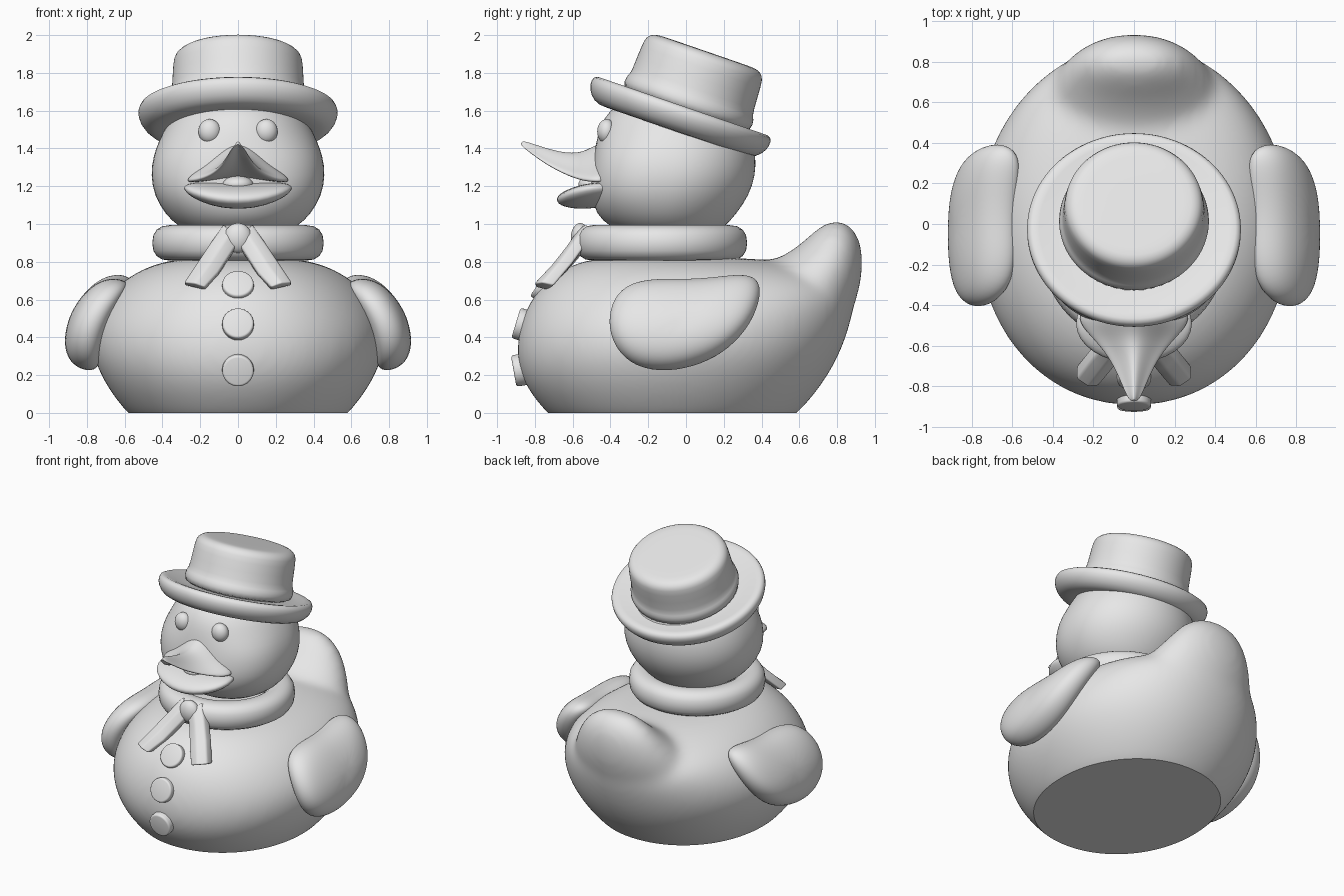
import bpy, bmesh, math
from mathutils import Vector, Matrix

cube = bpy.data.objects.get("Cube")
if cube:
    bpy.data.objects.remove(cube)

grey = bpy.data.materials.new("plain_grey")
grey.use_nodes = True
grey.diffuse_color = (0.8, 0.8, 0.8, 1)
grey.node_tree.nodes["Principled BSDF"].inputs["Base Color"].default_value = (0.8, 0.8, 0.8, 1)


def finish(name, bm, subdiv=0):
    bmesh.ops.recalc_face_normals(bm, faces=bm.faces)
    mesh = bpy.data.meshes.new(name)
    bm.to_mesh(mesh)
    bm.free()
    mesh.materials.append(grey)
    for p in mesh.polygons:
        p.use_smooth = True
    ob = bpy.data.objects.new(name, mesh)
    bpy.context.collection.objects.link(ob)
    if subdiv:
        mod = ob.modifiers.new("round", 'SUBSURF')
        mod.levels = mod.render_levels = subdiv
    return ob


def soften(ob):
    bev = ob.modifiers.new("soft_edges", 'BEVEL')
    bev.width, bev.segments = 0.012, 3


def loft_into(bm, rings):
    """Skin a list of equal-length point rings and cap both ends."""
    rows = [[bm.verts.new(p) for p in ring] for ring in rings]
    n = len(rows[0])
    for a, b in zip(rows, rows[1:]):
        for i in range(n):
            j = (i + 1) % n
            bm.faces.new((a[i], a[j], b[j], b[i]))
    bm.faces.new(rows[0])
    bm.faces.new(rows[-1])


def loft(name, rings, subdiv=1):
    bm = bmesh.new()
    loft_into(bm, rings)
    return finish(name, bm, subdiv)


def ellipse(centre, u, v, n=40, front=1.0, back=1.0):
    """Oval ring; powers below 1 make its front or back half squarer."""
    c, u, v = Vector(centre), Vector(u), Vector(v)
    ring = []
    for i in range(n):
        a = math.tau * i / n
        p = back if i <= n // 2 else front
        x, y = (math.copysign(abs(t) ** p, t) for t in (math.cos(a), math.sin(a)))
        ring.append(c + u * x + v * y)
    return ring


def ovals(rows, front=1.0, back=1.0):
    """Stacked ovals from rows of height, front, back, half width."""
    return [ellipse((0, (f + b) / 2, z), (w, 0, 0), (0, (b - f) / 2, 0), 40, front, back)
            for z, f, b, w in rows]


def lathe(name, profile, loc, ysc, tilt):
    rings = [ellipse((0, 0, z), (r, 0, 0), (0, r * ysc, 0), 48) for r, z in profile]
    m = Matrix.Translation(loc) @ Matrix.Rotation(tilt, 4, 'X')
    return loft(name, [[m @ p for p in ring] for ring in rings])


def ball(name, loc, size, tilt=0.0, bend=0.0):
    bm = bmesh.new()
    bmesh.ops.create_uvsphere(bm, u_segments=32, v_segments=20, radius=1)
    m = Matrix.Translation(loc) @ Matrix.Rotation(tilt, 4, 'X') @ Matrix.Diagonal((*size, 1))
    bm.transform(m)
    for v in bm.verts:
        v.co.z += bend * v.co.x ** 2
    return finish(name, bm)


# Body: stacked ovals and an upswept tail, fused
bm = bmesh.new()
loft_into(bm, ovals([
    (-.1, -.64, .49, .49), (0, -.74, .595, .59), (.1, -.825, .685, .67), (.2, -.88, .755, .73),
    (.3, -.9, .81, .77), (.4, -.895, .85, .78), (.5, -.87, .88, .76), (.6, -.825, .9, .705),
    (.68, -.76, .87, .635), (.75, -.67, .74, .535), (.8, -.57, .54, .41), (.825, -.45, .3, .25)], .96, .95))
# Tail path: y, z, half thickness, half width
tail = [(.3, .4, .38, .5), (.48, .49, .35, .47), (.63, .6, .275, .44), (.72, .72, .225, .38),
        (.772, .83, .18, .31), (.793, .92, .14, .25), (.792, .985, .09, .17), (.788, 1.02, .03, .08)]
rings = []
for i, (y, z, t, w) in enumerate(tail):
    a, b = tail[max(i - 1, 0)], tail[min(i + 1, len(tail) - 1)]
    d = Vector((0, b[0] - a[0], b[1] - a[1])).normalized()
    rings.append(ellipse((0, y, z), (w, 0, 0), (0, d.z * t, -d.y * t)))
loft_into(bm, rings)
body = finish("body", bm, 1)
rem = body.modifiers.new("fuse", 'REMESH')
rem.mode, rem.voxel_size = 'VOXEL', 0.02
smooth = body.modifiers.new("blend", 'SMOOTH')
smooth.factor, smooth.iterations = 0.5, 40
bpy.context.view_layer.update()
done = bpy.data.meshes.new_from_object(body.evaluated_get(bpy.context.evaluated_depsgraph_get()))
body.modifiers.clear()
# Flat base
bm = bmesh.new()
bm.from_mesh(done)
bpy.data.meshes.remove(done)
cut = bmesh.ops.bisect_plane(bm, geom=bm.verts[:] + bm.edges[:] + bm.faces[:],
                             plane_co=(0, 0, 0), plane_no=(0, 0, 1), clear_inner=True)
rim = [e for e in cut["geom_cut"] if isinstance(e, bmesh.types.BMEdge)]
bmesh.ops.holes_fill(bm, edges=rim, sides=0)
for e in rim:
    e.smooth = False
for f in bm.faces:
    f.smooth = f.calc_center_median().z > 1e-4
bm.to_mesh(body.data)
bm.free()

# Neck collar
bm = bmesh.new()
loops = []
for i in range(64):
    a = math.tau * i / 64
    out = Vector((math.cos(a), math.sin(a), 0))
    loops.append(ellipse(Vector((0, -.13, .9)) + out * .36, out * .094, (0, 0, .094), 16, .85, .85))
loft_into(bm, loops + [loops[0]])
bmesh.ops.delete(bm, geom=[f for f in bm.faces if len(f.verts) > 4], context='FACES_ONLY')
bmesh.ops.remove_doubles(bm, verts=bm.verts, dist=1e-4)
finish("collar", bm)

# Head: round top and neck with fuller cheeks between
neck = ovals([(.92, -.28, .12, .2), (.99, -.41, .21, .32), (1.05, -.475, .265, .385)], .95)
cheeks = ovals([(1.15, -.505, .335, .445), (1.26, -.505, .37, .464), (1.36, -.49, .37, .45)], .82)
brow = ovals([(1.44, -.475, .358, .42)], .92)
crown = ovals([(1.52, -.455, .33, .38), (1.6, -.41, .27, .325), (1.68, -.3, .15, .2)])
loft("head", neck + cheeks + brow + crown)

# Hat, tipped backwards
tilt = math.radians(-19)
lathe("hat_brim", [(.25, -.075), (.41, -.095), (.48, -.08), (.525, -.025), (.533, .025), (.51, .06),
                   (.43, .035), (.3, .03)], (0, -.033, 1.577), .95, tilt)
lathe("hat_crown", [(.37, .0), (.372, .09), (.36, .12), (.35, .135), (.345, .3), (.335, .34),
                    (.3, .363), (.27, .367), (.1, .367)], (0, -.012, 1.567), .97, tilt)

# Upper beak: y, ridge height, edge height, half width, underside height
beak = [(-.4, 1.47, 1.22, .28, 1.24), (-.49, 1.425, 1.22, .28, 1.25), (-.56, 1.385, 1.23, .21, 1.27),
        (-.65, 1.385, 1.265, .13, 1.3), (-.75, 1.41, 1.32, .078, 1.35), (-.83, 1.435, 1.38, .045, 1.4),
        (-.875, 1.445, 1.415, .02, 1.425)]
rings = []
for y, top, edge, w, under in beak:
    h = top - edge
    half = [(.3, top - .2 * h), (.65, top - .62 * h), (.95, edge + .15 * h), (1, edge), (.8, edge),
            (.4, (edge + under) / 2)]
    rings.append([(0, y, top)] + [(k * w, y, z) for k, z in half] + [(0, y, under)]
                 + [(-k * w, y, z) for k, z in reversed(half)])
loft("upper_beak", rings, 2)
ball("lower_beak", (0, -.49, 1.15), (.285, .195, .065), math.radians(7), .5)
ball("tongue", (0, -.5, 1.21), (.08, .07, .045))

# Collar bow
ball("bow_knot", (0, -.56, .925), (.075, .05, .08))
for side, word in ((1, "left"), (-1, "right")):
    # Ribbon sections: inner corner, outer corner
    ribbon = [((0, -.585, .9), (.075, -.535, 1.0)), ((.05, -.64, .825), (.135, -.59, .915)),
              ((.105, -.715, .74), (.205, -.665, .81)), ((.175, -.8, .665), (.285, -.765, .69))]
    rings = []
    for a, b in ribbon:
        a, b = Vector((a[0] * side, *a[1:])), Vector((b[0] * side, *b[1:]))
        back, bulge = Vector((0, .065, -.015)), Vector((0, -.02, .01))
        rings.append([a, (a + b) / 2 + bulge, b, b + back, (a + b) / 2 + back, a + back])
    soften(loft(word + "_bow_tail", rings, 0))

    ball(word + "_eye", (.15 * side, -.42, 1.49), (.06, .05, .065))

    # Wing: bean outline in y and z, padded on both faces and leaning inward at the top
    bean = [(-.3, .69), (-.15, .71), (0, .705), (.15, .715), (.3, .735), (.385, .715), (.405, .63),
            (.355, .48), (.235, .34), (.08, .255), (-.1, .215), (-.275, .24), (-.385, .345), (-.42, .48),
            (-.39, .61)]
    rings = []
    for s, off in ((.3, -.09), (.7, -.085), (.93, -.06), (1, -.01), (.98, .04), (.87, .085), (.62, .11), (.25, .12)):
        ring = []
        for y, z in bean:
            y, z = y * s, .48 + (z - .48) * s
            ring.append((side * (.81 - 1.15 * max(0, z - .3) ** 2 + off), y, z + off * .25))
        rings.append(ring)
    loft(word + "_wing", rings, 2)

# Buttons facing along the chest
for word, y, z, pitch in (("top", -.745, .665, 35), ("middle", -.862, .465, 17), ("bottom", -.873, .228, -10)):
    bm = bmesh.new()
    bmesh.ops.create_cone(bm, cap_ends=True, segments=40, radius1=.085, radius2=.083, depth=.08)
    bm.transform(Matrix.Translation((0, y, z)) @ Matrix.Rotation(math.radians(90 - pitch), 4, 'X'))
    soften(finish(word + "_button", bm))
